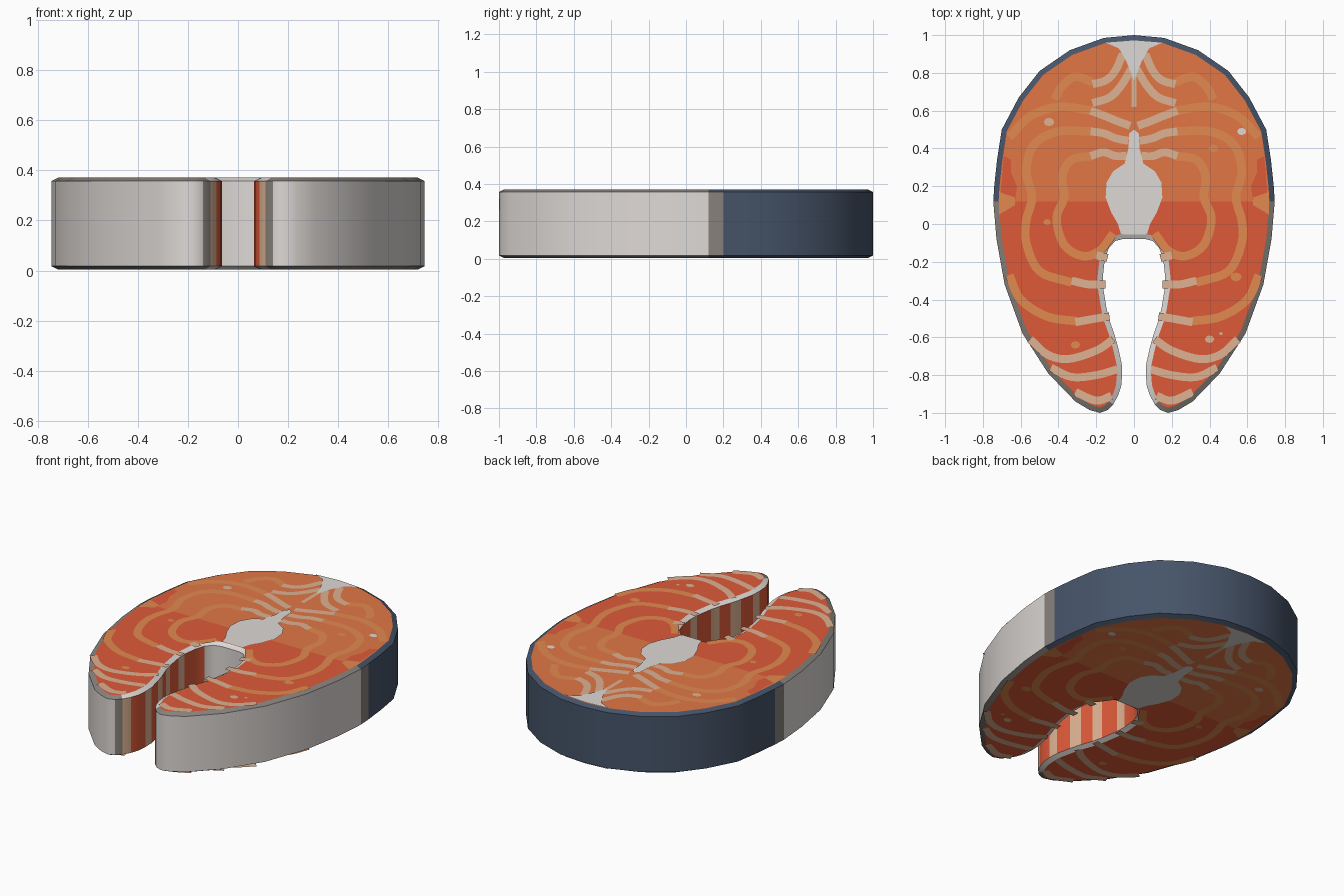
import bpy, bmesh, math
from mathutils import Vector

if "Cube" in bpy.data.objects:
    bpy.data.objects.remove(bpy.data.objects["Cube"])

Z0, Z1 = 0.004, 0.371      # cut surfaces of the steak; thin markings lie just outside
INSET, DROP = 0.028, 0.014  # chamfered rim

# ---- materials (one per flat colour) ----
COLOURS = {
    "navy_skin": (70, 84, 105), "grey_skin": (136, 130, 124), "pale": (222, 217, 214),
    "orange_flesh": (226, 119, 70), "red_flesh": (222, 90, 57),
    "tan_fat": (222, 178, 146), "amber_fat": (226, 138, 80),
}


def linear(c):
    c /= 255
    return c / 12.92 if c < 0.04045 else ((c + 0.055) / 1.055) ** 2.4


MATS, INDEX = [], {}
for name, rgb in COLOURS.items():
    m = bpy.data.materials.new(name)
    m.diffuse_color = (*[linear(c) for c in rgb], 1)
    m.use_nodes = True
    m.node_tree.nodes["Principled BSDF"].inputs["Base Color"].default_value = m.diffuse_color
    INDEX[name] = len(MATS)
    MATS.append(m)


def make_object(name, bm):
    me = bpy.data.meshes.new(name)
    bm.to_mesh(me)
    bm.free()
    for m in MATS:
        me.materials.append(m)
    ob = bpy.data.objects.new(name, me)
    bpy.context.collection.objects.link(ob)
    return ob


# ---- half outline: back, down the flank, round the belly flap, up the cavity ----
HALF = [(0, 1), (.16, .985), (.34, .92), (.5, .81), (.61, .67), (.70, .5), (.725, .34),
        (.74, .2), (.745, .12), (.728, -.08), (.685, -.32), (.59, -.58), (.455, -.79),
        (.31, -.94), (.235, -.985), (.18, -1), (.14, -.985), (.11, -.955), (.085, -.91),
        (.068, -.86), (.063, -.8), (.065, -.74), (.085, -.65), (.105, -.58), (.13, -.51),
        (.145, -.45), (.163, -.34), (.165, -.28), (.155, -.19), (.135, -.13), (.10, -.09),
        (.06, -.08), (0, -.078)]
outline = [Vector(p) for p in HALF] + [Vector((-x, y)) for x, y in HALF[-2:0:-1]]
N = len(outline)
SPLIT = HALF.index((.745, .12))   # flesh colour changes at this height


def inset_point(i):
    a, b, c = outline[i - 1], outline[i], outline[(i + 1) % N]
    d1, d2 = (b - a).normalized(), (c - b).normalized()
    n = Vector((d1.y + d2.y, -(d1.x + d2.x))).normalized()  # inward for clockwise path
    return b + n * INSET


inner = [inset_point(i) for i in range(N)]


def wall_colour(p):
    x, y = abs(p.x), p.y
    if x < .17 and -.99 < y < 0:                      # cavity wall with fat stripes
        if y > -.13:
            return "pale"
        if y < -.95:
            return "grey_skin"
        stripes = [(-.95, -.9), (-.8, -.74), (-.65, -.58), (-.51, -.45), (-.34, -.28)]
        return "tan_fat" if any(a < y < b for a, b in stripes) else "red_flesh"
    return "navy_skin" if y > .2 else "grey_skin" if y > .12 else "pale"


def rim_colour(p):
    if abs(p.x) < .17 and -.97 < p.y < 0:
        return "pale"
    return "navy_skin" if p.y > .12 else "grey_skin"


# ---- steak body: wall, chamfered rims and two-tone cut faces ----
bm = bmesh.new()
rings = [[bm.verts.new((p.x, p.y, z)) for p in path] for path, z in
         ((inner, Z0), (outline, Z0 + DROP), (outline, Z1 - DROP), (inner, Z1))]
for r in range(3):
    for i in range(N):
        j = (i + 1) % N
        f = bm.faces.new((rings[r][i], rings[r + 1][i], rings[r + 1][j], rings[r][j]))
        mid = (outline[i] + outline[j]) / 2
        f.material_index = INDEX[wall_colour(mid) if r == 1 else rim_colour(mid)]
        f.smooth = True
caps = []
for ring in (rings[0], rings[3]):
    upper = ring[N - SPLIT:] + ring[:SPLIT + 1]
    lower = ring[SPLIT:N - SPLIT + 1]
    for verts, col in ((upper, "orange_flesh"), (lower, "red_flesh")):
        f = bm.faces.new(verts)
        f.material_index = INDEX[col]
        caps.append(f)
bmesh.ops.recalc_face_normals(bm, faces=bm.faces)
bm.faces.index_update()
cap_ids = [f.index for f in caps]
body = make_object("steak_body", bm)
body.select_set(True)
bpy.context.view_layer.objects.active = body
bpy.ops.object.shade_smooth_by_angle(angle=math.radians(40))
for i in cap_ids:
    body.data.polygons[i].use_smooth = False


# ---- helpers for the flat markings on both cut faces ----
def add_poly(bm, pts, col, lift, sides=(1, -1)):
    for sx in sides:
        for top in (1, -1):
            z = Z1 + lift if top > 0 else Z0 - lift
            f = bm.faces.new([bm.verts.new((p[0] * sx, p[1], z)) for p in pts])
            f.normal_update()
            if f.normal.z * top < 0:
                f.normal_flip()
            f.material_index = INDEX[col]


def spline(pts, steps=5):
    p = [Vector(q) for q in pts]
    p = [2 * p[0] - p[1]] + p + [2 * p[-1] - p[-2]]
    out = []
    for a, b, c, d in zip(p, p[1:], p[2:], p[3:]):
        for k in range(steps):
            t = k / steps
            out.append(.5 * (2 * b + (c - a) * t + (2 * a - 5 * b + 4 * c - d) * t ** 2
                             + (3 * b - a - 3 * c + d) * t ** 3))
    return out + [p[-2]]


def ribbon(bm, pts, width, col, lift):
    path = spline(pts)
    left, right = [], []
    for i, p in enumerate(path):
        d = (path[min(i + 1, len(path) - 1)] - path[max(i - 1, 0)]).normalized()
        n = Vector((-d.y, d.x)) * width / 2
        left.append(p + n)
        right.append(p - n)
    for i in range(len(path) - 1):
        add_poly(bm, (left[i], left[i + 1], right[i + 1], right[i]), col, lift)


# ---- red flank patches and amber fat lines ----
bm = bmesh.new()
add_poly(bm, [(.71, .11), (.63, .12), (.62, .2), (.65, .27), (.65, .34), (.69, .36)],
         "red_flesh", .001)
for pts in ([(.22, .75), (.31, .78), (.38, .73), (.42, .66)],
            [(.22, .60), (.4, .62), (.55, .57), (.66, .46)],
            [(.22, .49), (.4, .49), (.53, .42), (.57, .28), (.54, .14), (.57, .02),
             (.57, -.1), (.5, -.25), (.33, -.31)],
            [(.22, .36), (.33, .34), (.38, .25), (.37, .14), (.41, .03), (.37, -.11),
             (.27, -.17), (.18, -.14), (.11, -.05)],
            [(.3, -.515), (.46, -.49), (.6, -.4), (.66, -.27)]):
    ribbon(bm, pts, .045, "amber_fat", .002)
add_poly(bm, [(.715, .17), (.63, .14), (.63, .1), (.715, .05)], "amber_fat", .002)
make_object("amber_fat_lines", bm)

# ---- tan fat lines near the spine and along the belly ----
bm = bmesh.new()
for pts in ([(.015, .82), (.07, .73), (.13, .67), (.22, .64)],
            [(.06, .90), (.10, .81), (.15, .76), (.22, .74)],
            [(.02, .52), (.09, .545), (.15, .57), (.23, .60)],
            [(.03, .44), (.10, .455), (.16, .48), (.23, .49)],
            [(.04, .36), (.10, .36), (.16, .38), (.23, .36)],
            [(.14, -.18), (.2, -.165)],
            [(.15, -.32), (.24, -.32), (.33, -.30)],
            [(.13, -.49), (.2, -.50), (.31, -.52)],
            [(.11, -.61), (.2, -.67), (.35, -.715), (.46, -.69), (.55, -.61)],
            [(.09, -.77), (.2, -.80), (.33, -.81), (.44, -.76)],
            [(.12, -.91), (.2, -.935), (.31, -.89)]):
    ribbon(bm, pts, .042, "tan_fat", .003)
add_poly(bm, [(-.012, .8), (.012, .8), (.012, .62), (-.012, .62)], "tan_fat", .003, (1,))
make_object("tan_fat_lines", bm)

# ---- small fat spots, different on each side ----
bm = bmesh.new()
for x, y, r, col in ((.57, .49, .024, "pale"), (-.45, .54, .028, "tan_fat"),
                     (.42, .40, .026, "amber_fat"), (.54, -.28, .03, "amber_fat"),
                     (.40, -.61, .025, "tan_fat"), (-.31, -.64, .025, "amber_fat"),
                     (-.46, .01, .02, "amber_fat"), (.46, -.58, .01, "tan_fat")):
    ring = [(x + r * math.cos(k * math.pi / 4), y + .8 * r * math.sin(k * math.pi / 4))
            for k in range(8)]
    add_poly(bm, ring, col, .003, (1,))
make_object("fat_spots", bm)

# ---- pale backbone and the pale wedge under the back ----
bm = bmesh.new()
bone = [(0, .5), (.025, .48), (.03, .4), (.05, .32), (.11, .28), (.145, .22), (.15, .14),
        (.12, .06), (.085, 0), (.07, -.05), (.06, -.055), (0, -.055)]
add_poly(bm, bone + [(-x, y) for x, y in bone[-2:0:-1]], "pale", .004, (1,))
wedge = [(0, .972), (.15, .96), (.08, .93), (.04, .86), (0, .76)]
add_poly(bm, wedge + [(-x, y) for x, y in wedge[-2:0:-1]], "pale", .004, (1,))
make_object("backbone", bm)
